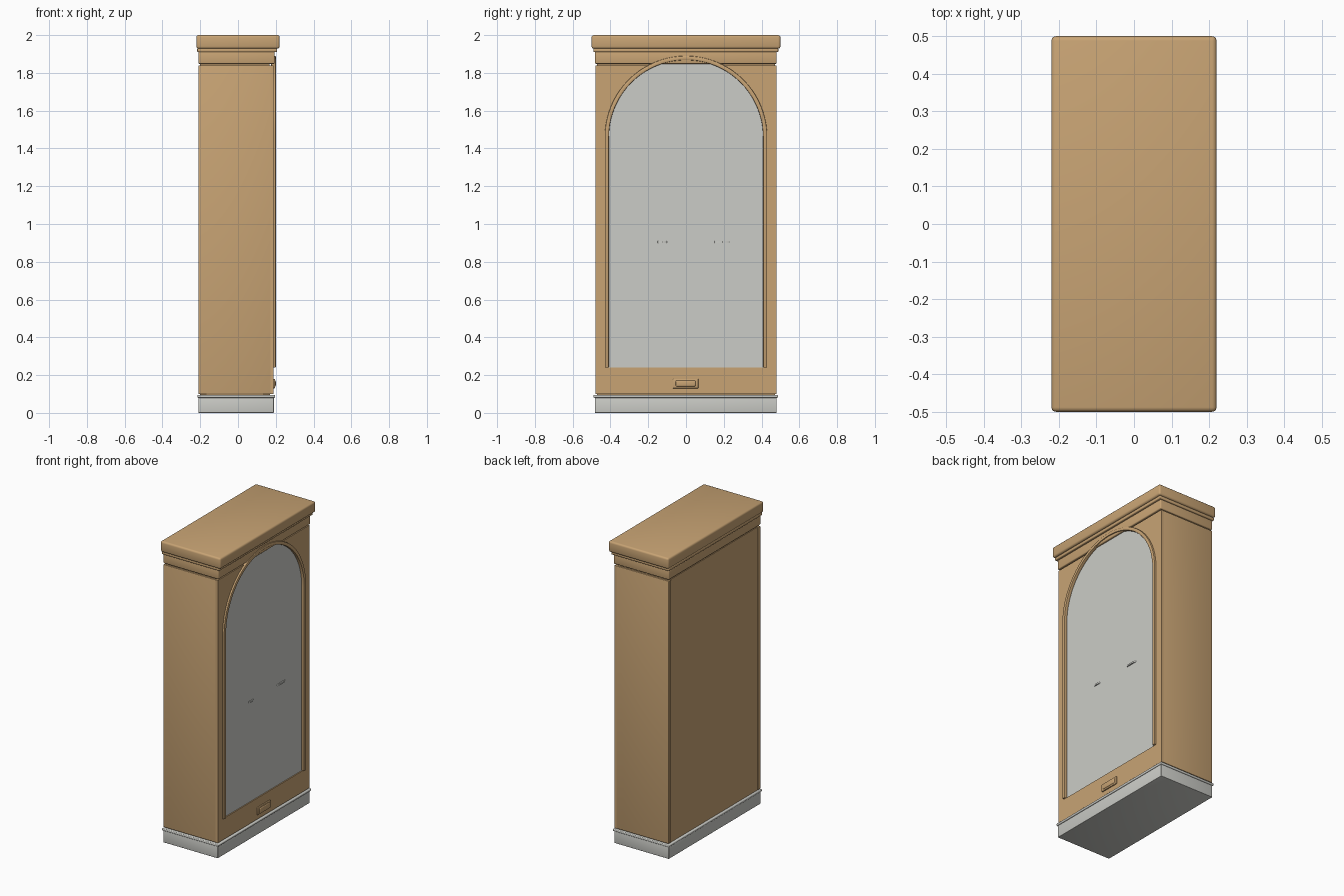
import bpy, bmesh, math

if "Cube" in bpy.data.objects:
    bpy.data.objects.remove(bpy.data.objects["Cube"])


def material(name, rgb):
    m = bpy.data.materials.new(name)
    m.diffuse_color = (*rgb, 1)
    m.use_nodes = True
    m.node_tree.nodes["Principled BSDF"].inputs["Base Color"].default_value = m.diffuse_color
    return m


WOOD = material("warm wood", (0.58, 0.37, 0.175))
GREY = material("pale grey", (0.60, 0.605, 0.57))
SPRING, SILL = 1.46, 0.24      # arch spring line and window sill heights


def finish(bm, name, mat, bevel=0.0, segs=3):
    bmesh.ops.recalc_face_normals(bm, faces=bm.faces)
    me = bpy.data.meshes.new(name)
    bm.to_mesh(me)
    bm.free()
    ob = bpy.data.objects.new(name, me)
    bpy.context.collection.objects.link(ob)
    me.materials.append(mat)
    bpy.ops.object.select_all(action='DESELECT')
    bpy.context.view_layer.objects.active = ob
    ob.select_set(True)
    if bevel:
        mod = ob.modifiers.new("bevel", 'BEVEL')
        mod.width, mod.segments, mod.limit_method = bevel, segs, 'ANGLE'
        bpy.ops.object.modifier_apply(modifier="bevel")
    bpy.ops.object.shade_smooth_by_angle(angle=math.radians(35))
    return ob


def box(name, x, y, z, mat=WOOD, bevel=0.0):
    bm = bmesh.new()
    bmesh.ops.create_cube(bm, size=1)
    for v in bm.verts:
        for i, (a, b) in enumerate((x, y, z)):
            v.co[i] = (a + b) / 2 + v.co[i] * (b - a)
    return finish(bm, name, mat, bevel)


def plate(name, pts, x0, x1, mat=WOOD, bevel=0.0):
    """Outline of (y, z) points given thickness from x0 to x1."""
    bm = bmesh.new()
    f = bm.faces.new([bm.verts.new((x0, y, z)) for y, z in pts])
    r = bmesh.ops.extrude_face_region(bm, geom=[f])
    for v in r['geom']:
        if isinstance(v, bmesh.types.BMVert):
            v.co.x = x1
    return finish(bm, name, mat, bevel, 2)


def arc(r, a0, a1, n=32):
    angles = [a0 + (a1 - a0) * i / n for i in range(n + 1)]
    return [(r * math.cos(a), SPRING + r * math.sin(a)) for a in angles]


# plinth and its lip
box("plinth", (-0.21, 0.19), (-0.483, 0.48), (0, 0.082), GREY, 0.003)
box("plinth_lip", (-0.215, 0.197), (-0.49, 0.487), (0.08, 0.095), GREY, 0.005)

# carcass
for s, side in ((-1, "left"), (1, "right")):
    box(side + "_side_panel", (-0.21, 0.174), sorted((s * 0.455, s * 0.48)), (0.1, 1.84), WOOD, 0.003)
box("back_panel", (-0.204, -0.19), (-0.457, 0.457), (0.1, 1.84))
box("floor_board", (-0.2, 0.17), (-0.47, 0.47), (0.085, 0.13))
box("ceiling_board", (-0.2, 0.168), (-0.47, 0.47), (1.81, 1.86))

# front frame with arched opening, cut off at the frieze
R = 0.42
a = math.asin((1.84 - SPRING) / R)
right = arc(R, a, 0, 20)
left = [(-y, z) for y, z in reversed(right)]
outline = ([(-0.48, 0.1), (0.48, 0.1), (0.48, 1.84)] + right + [(R, SILL), (-R, SILL)]
           + left + [(-0.48, 1.84)])
plate("front_frame", outline, 0.172, 0.188)

# glass and arched moulding
plate("glass", [(-R, SILL), (R, SILL)] + [(y, min(z, 1.848)) for y, z in arc(R, 0, math.pi, 40)],
      0.174, 0.181, GREY)
outer, inner = arc(0.43, 0, math.pi, 40), arc(0.408, math.pi, 0, 40)
plate("arch_moulding", [(0.43, SILL)] + outer + [(-0.43, SILL), (-0.408, SILL)] + inner
      + [(0.408, SILL)], 0.176, 0.2, WOOD, 0.004)

# cornice: frieze, lip and top slab
box("frieze", (-0.21, 0.194), (-0.482, 0.48), (1.848, 1.912), WOOD, 0.006)
box("cornice_lip", (-0.216, 0.207), (-0.491, 0.489), (1.91, 1.93), WOOD, 0.005)
box("top_slab", (-0.22, 0.22), (-0.5, 0.5), (1.928, 2.0), WOOD, 0.012)

# recessed-look pull on the lower rail
box("pull_plate", (0.18, 0.196), (-0.07, 0.066), (0.13, 0.18), WOOD, 0.004)
box("pull_lip", (0.185, 0.2), (-0.055, 0.051), (0.14, 0.172), WOOD, 0.006)

# thin slivers just showing through the glass
for name, y, w in (("small_sliver", -0.125, 0.025), ("large_sliver", 0.193, 0.042)):
    bm = bmesh.new()
    bmesh.ops.create_cone(bm, cap_ends=True, segments=20, radius1=1, radius2=1, depth=0.01)
    for v in bm.verts:
        v.co = (0.18 + v.co.x * 0.009, y + v.co.y * w, 0.904 + v.co.z)
    finish(bm, name, GREY)
